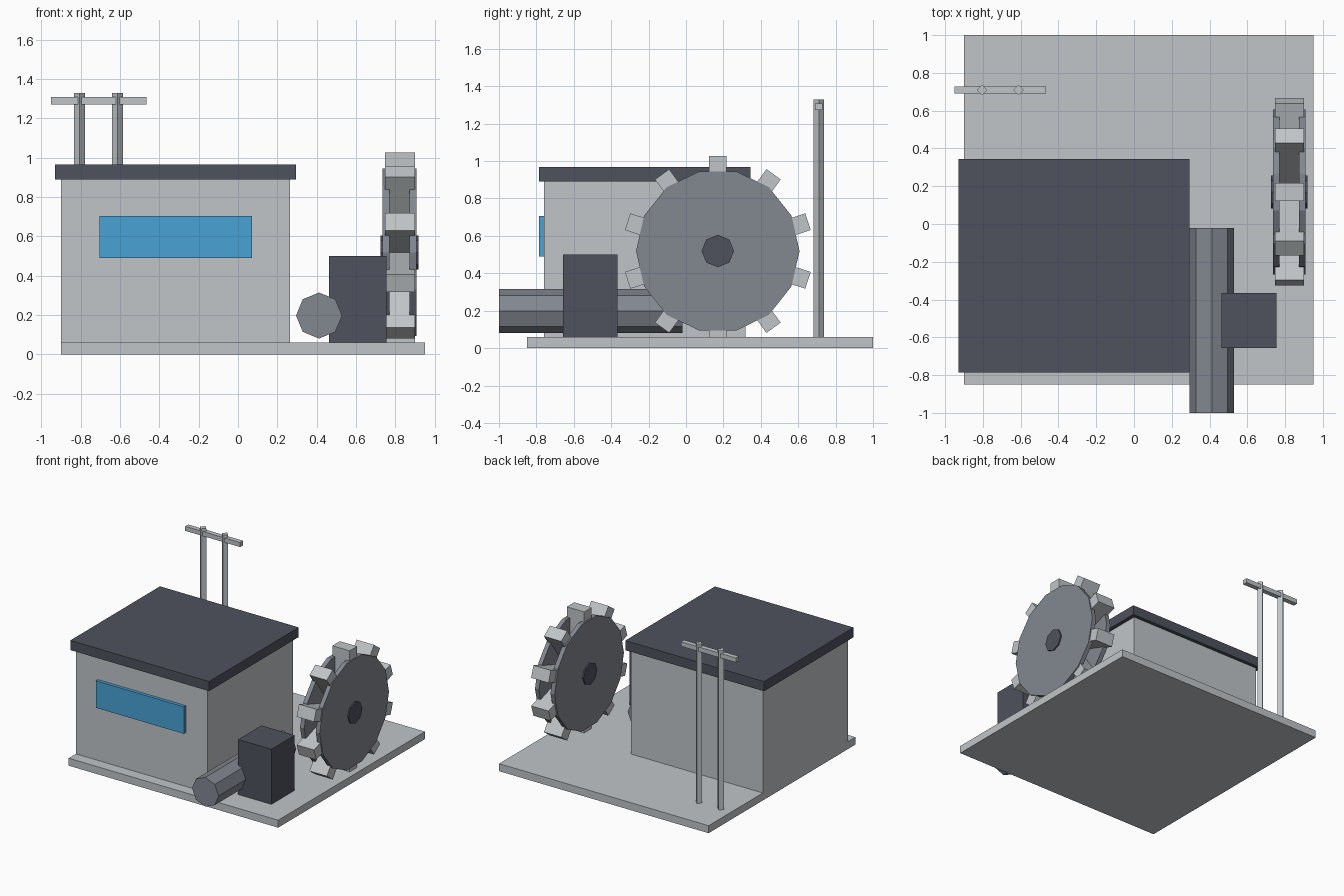
import bpy, math
from mathutils import Matrix, Vector

if "Cube" in bpy.data.objects:
    bpy.data.objects.remove(bpy.data.objects["Cube"])


def mat(name, rgb):
    m = bpy.data.materials.new(name)
    m.diffuse_color = (*rgb, 1)
    m.use_nodes = True
    m.node_tree.nodes["Principled BSDF"].inputs["Base Color"].default_value = m.diffuse_color
    return m


LIGHT = mat("light_grey", (0.53, 0.56, 0.58))
MID = mat("mid_grey", (0.225, 0.245, 0.28))
DARK = mat("dark_slate", (0.077, 0.085, 0.11))
BLUE = mat("window_blue", (0.065, 0.36, 0.66))


def add(name, verts, faces, material, matrix=None):
    me = bpy.data.meshes.new(name)
    me.from_pydata([matrix @ Vector(v) for v in verts] if matrix else verts, [], faces)
    me.materials.append(material)
    ob = bpy.data.objects.new(name, me)
    bpy.context.collection.objects.link(ob)
    return ob


def box(name, x, y, z, material, matrix=None):
    v = [(a, b, c) for a in x for b in y for c in z]
    f = [(0, 1, 3, 2), (4, 6, 7, 5), (0, 4, 5, 1), (2, 3, 7, 6), (0, 2, 6, 4), (1, 5, 7, 3)]
    return add(name, v, f, material, matrix)


def prism(name, axis, centre, span, r, n, material):
    """n-sided cylinder along an axis; centre holds the two other coordinates in xyz order."""
    verts = []
    for s in span:
        for i in range(n):
            a = 2 * math.pi * i / n
            p = [centre[0] + r * math.cos(a), centre[1] + r * math.sin(a)]
            p.insert("xyz".index(axis), s)
            verts.append(p)
    sides = [(i, (i + 1) % n, n + (i + 1) % n, n + i) for i in range(n)]
    faces = [tuple(reversed(range(n)))] + sides + [tuple(range(n, 2 * n))]
    if axis == "y":
        faces = [tuple(reversed(f)) for f in faces]
    return add(name, verts, faces, material)


# Base plate and building
box("base_plate", (-0.90, 0.95), (-0.85, 1.0), (0, 0.06), LIGHT)
box("building_walls", (-0.90, 0.265), (-0.76, 0.317), (0.06, 0.89), LIGHT)
box("roof_slab", (-0.93, 0.295), (-0.786, 0.344), (0.89, 0.967), DARK)
box("front_window", (-0.705, 0.072), (-0.786, -0.757), (0.49, 0.705), BLUE)

# Outlet pipe and machine box
prism("outlet_pipe", "y", (0.412, 0.198), (-1.0, -0.02), 0.117, 8, MID)
box("machine_box", (0.462, 0.755), (-0.657, -0.365), (0.06, 0.50), DARK)

# Bucket wheel: two discs, hub and ten long paddles
WY, WZ = 0.17, 0.519
for side, span in (("inner", (0.735, 0.771)), ("outer", (0.873, 0.908))):
    prism(side + "_wheel_disc", "x", (WY, WZ), span, 0.437, 14, MID)
prism("wheel_hub", "x", (WY, WZ), (0.725, 0.918), 0.087, 8, DARK)
for i in range(10):
    m = Matrix.Translation((0, WY, WZ)) @ Matrix.Rotation(math.radians(36 * i), 4, "X")
    box(f"wheel_paddle_{i + 1}", (0.747, 0.90), (-0.047, 0.047), (0.06, 0.507), LIGHT, m)

# Power line posts and crossbar
for i, x in enumerate((-0.805, -0.612)):
    prism(f"line_post_{i + 1}", "z", (x, 0.71), (0.06, 1.33), 0.028, 4, LIGHT)
box("post_crossbar", (-0.95, -0.465), (0.691, 0.729), (1.272, 1.308), LIGHT)
